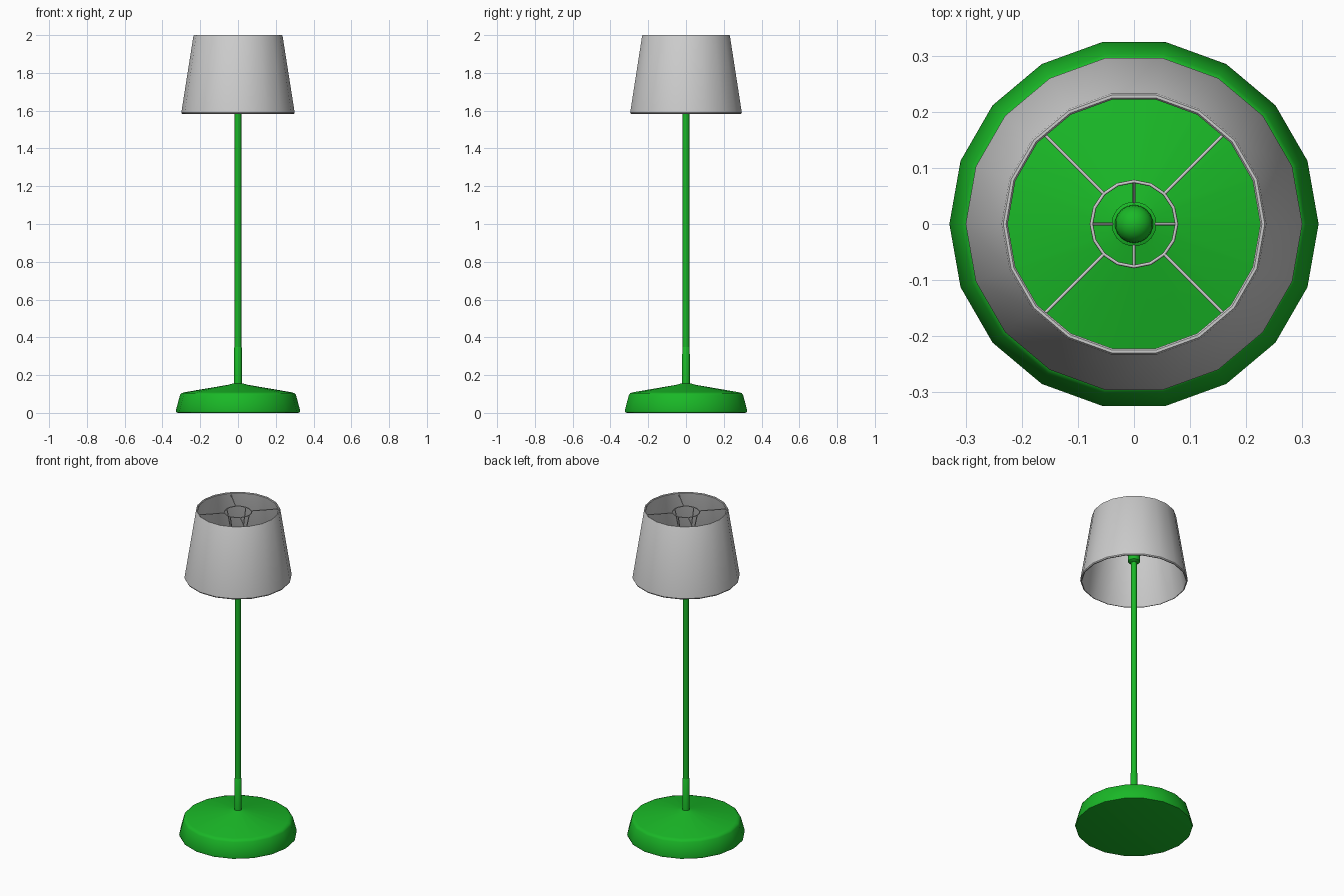
import bpy
from math import cos, sin, pi, radians
from mathutils import Vector

if "Cube" in bpy.data.objects:
    bpy.data.objects.remove(bpy.data.objects["Cube"])

SIDES = 18

green = bpy.data.materials.new("green_paint")
green.diffuse_color = (0.01, 0.48, 0.02, 1)
green.use_nodes = True
green.node_tree.nodes["Principled BSDF"].inputs["Base Color"].default_value = green.diffuse_color


def finish(obj, name, mat=None, angle=35):
    obj.name = name
    if mat:
        obj.data.materials.append(mat)
    bpy.ops.object.select_all(action='DESELECT')
    obj.select_set(True)
    bpy.context.view_layer.objects.active = obj
    bpy.ops.object.shade_smooth_by_angle(angle=radians(angle))
    return obj


def lathe(name, profile, mat=None, closed=False, sides=SIDES):
    """Spin (radius, z) points round z; open profiles get end caps."""
    n = len(profile)
    verts = [(r * cos(2 * pi * s / sides), r * sin(2 * pi * s / sides), z)
             for s in range(sides) for r, z in profile]
    faces = []
    for s in range(sides):
        a, b = s * n, (s + 1) % sides * n
        for i in range(n if closed else n - 1):
            j = (i + 1) % n
            faces.append((a + i, b + i, b + j, a + j))
    if not closed:
        faces.append([s * n for s in reversed(range(sides))])
        faces.append([s * n + n - 1 for s in range(sides)])
    mesh = bpy.data.meshes.new(name)
    mesh.from_pydata(verts, [], faces)
    obj = bpy.data.objects.new(name, mesh)
    bpy.context.collection.objects.link(obj)
    return finish(obj, name, mat)


def rod(name, p, q, radius):
    p, q = Vector(p), Vector(q)
    bpy.ops.mesh.primitive_cylinder_add(
        vertices=8, radius=radius, depth=(q - p).length, location=(p + q) / 2,
        rotation=(q - p).to_track_quat('Z', 'Y').to_euler())
    return finish(bpy.context.object, name, angle=50)


# Weighted base
lathe("base", [(0.318, 0), (0.326, 0.002), (0.329, 0.012), (0.307, 0.095),
               (0.300, 0.104), (0.285, 0.109), (0.05, 0.149), (0.03, 0.155),
               (0.02, 0.157)], green)

# Stem with a sleeve at the foot
lathe("stem_sleeve", [(0.021, 0.14), (0.020, 0.345), (0.018, 0.348)], green)
lathe("stem", [(0.0175, 0.14), (0.0175, 1.74)], green)

# Bulb socket and bulb
lathe("socket", [(0.018, 1.70), (0.034, 1.71), (0.036, 1.80), (0.040, 1.805),
                 (0.040, 1.82), (0.034, 1.823)], green)
bpy.ops.mesh.primitive_uv_sphere_add(segments=SIDES, ring_count=10,
                                     radius=0.034, location=(0, 0, 1.83))
finish(bpy.context.object, "bulb", green)

# Tapered shade with rounded rims
lathe("shade", [(0.292, 1.583), (0.297, 1.584), (0.300, 1.590),
                (0.236, 1.996), (0.233, 2.0), (0.228, 2.0), (0.225, 1.996),
                (0.289, 1.588)], closed=True)

# Wire carrier: ring, arms to the shade, and struts down to the socket
bpy.ops.mesh.primitive_torus_add(major_segments=16, minor_segments=8,
                                 major_radius=0.076, minor_radius=0.003,
                                 location=(0, 0, 1.985))
finish(bpy.context.object, "carrier_ring", angle=50)
for k in range(4):
    a = k * pi / 2
    rod("carrier_strut", (0.076 * cos(a), 0.076 * sin(a), 1.985),
        (0.038 * cos(a), 0.038 * sin(a), 1.812), 0.003)
    a += pi / 4
    rod("carrier_arm", (0.076 * cos(a), 0.076 * sin(a), 1.985),
        (0.229 * cos(a), 0.229 * sin(a), 1.985), 0.003)
